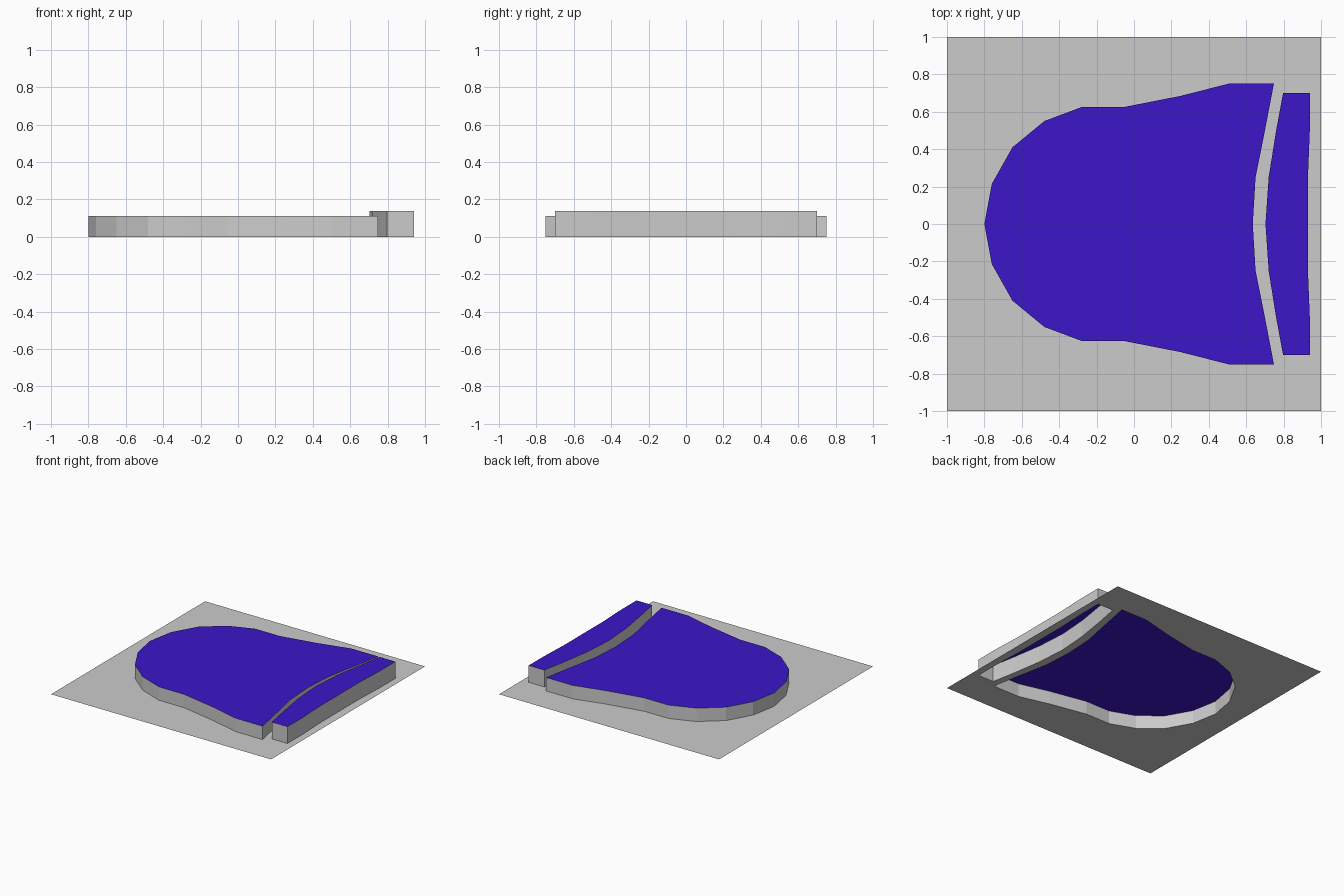
import bpy, bmesh

if "Cube" in bpy.data.objects:
    bpy.data.objects.remove(bpy.data.objects["Cube"])

# Half outlines (y >= 0), mirrored across y to make closed loops
PANEL = [(-0.80, 0), (-0.76, 0.215), (-0.65, 0.41), (-0.48, 0.55), (-0.28, 0.625),
         (-0.055, 0.625), (0.25, 0.685), (0.505, 0.75), (0.748, 0.75),
         (0.70, 0.50), (0.65, 0.25), (0.635, 0)]
STRIP = [(0.703, 0), (0.72, 0.25), (0.76, 0.50), (0.797, 0.70), (0.94, 0.70),
         (0.94, 0.50), (0.93, 0.25), (0.93, 0)]
SQUARE = [(-1, -1), (1, -1), (1, 1), (-1, 1)]

blue = bpy.data.materials.new("blue_top")
blue.diffuse_color = (0.045, 0.008, 0.58, 1)
blue.use_nodes = True
blue.node_tree.nodes["Principled BSDF"].inputs["Base Color"].default_value = blue.diffuse_color


def mirrored(half):
    """Counter-clockwise loop from a half outline that runs clockwise."""
    loop = half + [(x, -y) for x, y in reversed(half[1:-1])]
    return loop[::-1]


def finish(bm, name, materials=()):
    mesh = bpy.data.meshes.new(name)
    bm.to_mesh(mesh)
    bm.free()
    for m in materials:
        mesh.materials.append(m)
    obj = bpy.data.objects.new(name, mesh)
    bpy.context.collection.objects.link(obj)
    return obj


def raised_part(name, loop, height):
    """Grey walls and a coloured top, open underneath."""
    bm = bmesh.new()
    low = [bm.verts.new((x, y, 0)) for x, y in loop]
    high = [bm.verts.new((x, y, height)) for x, y in loop]
    n = len(loop)
    for i in range(n):
        j = (i + 1) % n
        bm.faces.new((low[i], low[j], high[j], high[i]))
    bm.faces.new(high).material_index = 1
    return finish(bm, name, (None, blue))


# Base sheet with openings beneath the raised parts
bm = bmesh.new()
edges = []
for loop in (SQUARE, mirrored(PANEL), mirrored(STRIP)):
    vs = [bm.verts.new((x, y, 0)) for x, y in loop]
    edges += [bm.edges.new((vs[i - 1], vs[i])) for i in range(len(vs))]
bmesh.ops.triangle_fill(bm, edges=edges, use_beauty=True, normal=(0, 0, 1))
for f in bm.faces:
    f.normal_update()
    if f.normal.z < 0:
        f.normal_flip()
finish(bm, "base_sheet")

# Raised panel and the taller strip beside it
raised_part("rounded_panel", mirrored(PANEL), 0.11)
raised_part("end_strip", mirrored(STRIP), 0.138)
